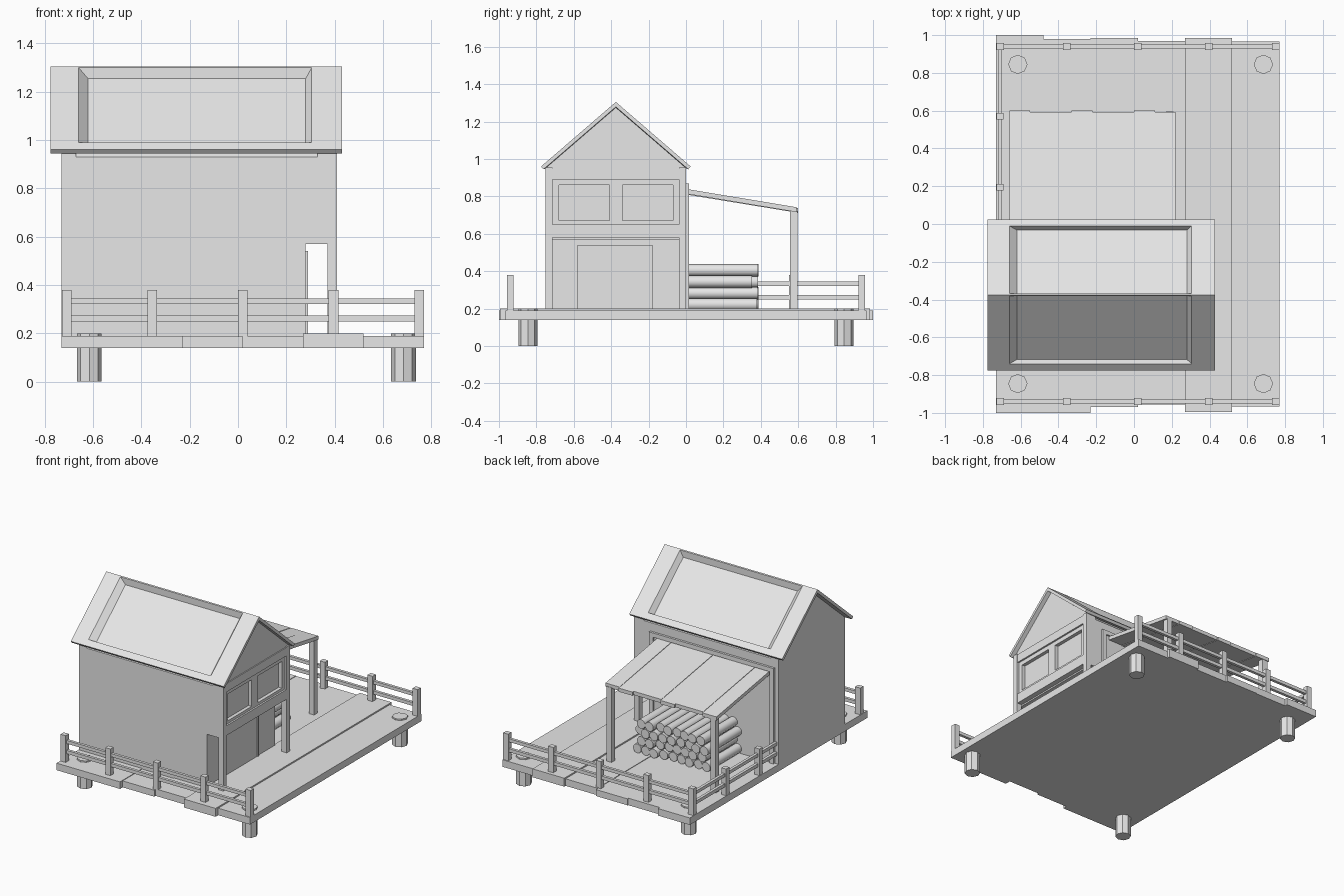
import bpy, bmesh, math, random
from mathutils import Vector

random.seed(4)
cube = bpy.data.objects.get("Cube")
if cube:
    bpy.data.objects.remove(cube, do_unlink=True)

grey = bpy.data.materials.new("light grey")
grey.use_nodes = True
grey.diffuse_color = (0.8, 0.8, 0.8, 1)
grey.node_tree.nodes["Principled BSDF"].inputs["Base Color"].default_value = grey.diffuse_color


def finish(name, bm):
    bmesh.ops.recalc_face_normals(bm, faces=bm.faces)
    mesh = bpy.data.meshes.new(name)
    bm.to_mesh(mesh)
    bm.free()
    mesh.materials.append(grey)
    obj = bpy.data.objects.new(name, mesh)
    bpy.context.collection.objects.link(obj)
    return obj


def box(name, x, y, z):
    """Box from (low, high) ranges."""
    bm = bmesh.new()
    bmesh.ops.create_cube(bm, size=1)
    for v in bm.verts:
        v.co = [r[0] + (c + 0.5) * (r[1] - r[0]) for c, r in zip(v.co, (x, y, z))]
    return finish(name, bm)


def prism(name, profile, x0, x1):
    """Extrude a (y, z) profile along x."""
    bm = bmesh.new()
    face = bm.faces.new([bm.verts.new((x0, y, z)) for y, z in profile])
    ext = bmesh.ops.extrude_face_region(bm, geom=[face])["geom"]
    bmesh.ops.translate(bm, vec=(x1 - x0, 0, 0),
                        verts=[g for g in ext if isinstance(g, bmesh.types.BMVert)])
    return finish(name, bm)


def cylinder(name, radius, depth, sides, centre, along_y=False):
    bm = bmesh.new()
    bmesh.ops.create_cone(bm, cap_ends=True, segments=sides, radius1=radius,
                          radius2=radius, depth=depth)
    for v in bm.verts:
        c = v.co.copy()
        v.co = Vector((c.x, c.z, c.y) if along_y else c) + Vector(centre)
    return finish(name, bm)


# Deck planks of uneven length
for x0, x1, y0, y1, top in [
        (-0.73, -0.48, -1.0, 1.0, 0.19), (-0.48, -0.23, -1.0, 0.98, 0.19),
        (-0.23, 0.02, -0.97, 0.985, 0.186), (0.02, 0.27, -0.955, 0.97, 0.19),
        (0.27, 0.52, -0.995, 0.985, 0.2), (0.52, 0.77, -0.965, 0.965, 0.19)]:
    box("deck_plank", (x0, x1), (y0, y1), (0.14, top))

# Stilts
for x in (-0.615, 0.685):
    for y in (-0.845, 0.845):
        cylinder("stilt", 0.051, 0.2, 8, (x, y, 0.1))

# Fences along front, back and one side
POST, RAILS = (0.185, 0.38), ((0.25, 0.274), (0.322, 0.345))
for s in (-1, 1):
    for x in (-0.708, -0.355, 0.02, 0.395, 0.75):
        box("fence_post", (x - 0.02, x + 0.02), (s * 0.94 - 0.018, s * 0.94 + 0.018), POST)
    for z in RAILS:
        box("fence_rail", (-0.7, 0.74), (s * 0.94 - 0.01, s * 0.94 + 0.01), z)
for y in (0.195, 0.57):
    box("fence_post", (-0.728, -0.69), (y - 0.018, y + 0.018), POST)
for z in RAILS:
    box("side_fence_rail", (-0.718, -0.698), (-0.01, 0.94), z)

# House: ground floor, overhanging upper floor, gable ends
MID = -0.375
box("ground_floor", (-0.73, 0.28), (-0.75, 0), (0.185, 0.6))
prism("upper_floor", [(-0.75, 0.57), (0, 0.57), (0, 0.93), (MID, 1.23), (-0.75, 0.93)], -0.73, 0.37)
gable = [(-0.75, 0.93), (0, 0.93), (0, 0.952), (MID, 1.28), (-0.75, 0.952)]
prism("back_gable", gable, -0.73, -0.67)
prism("front_gable", gable, 0.33, 0.4)

# Porch posts, beams and window frames
for y in (-0.75, -0.037):
    box("corner_post", (0.37, 0.41), (y, y + 0.037), (0.19, 0.955))
INNER = (-0.713, -0.037)
box("lower_beam", (0.36, 0.407), INNER, (0.58, 0.65))
box("upper_beam", (0.36, 0.407), INNER, (0.89, 0.95))
for z in ((0.65, 0.67), (0.86, 0.89)):
    box("window_frame", (0.36, 0.395), INNER, z)
for y in ((-0.713, -0.68), (-0.41, -0.34), (-0.07, -0.037)):
    box("window_frame", (0.36, 0.395), y, (0.67, 0.86))

# Wide door with raised frame
box("door", (0.27, 0.284), (-0.57, -0.19), (0.19, 0.53))
for y in ((-0.58, -0.57), (-0.19, -0.18)):
    box("door_frame", (0.27, 0.29), y, (0.19, 0.54))
box("door_frame", (0.27, 0.29), (-0.57, -0.19), (0.53, 0.54))

# Framed panel on the back wall
box("back_panel", (-0.67, 0.25), (-0.01, 0.005), (0.19, 0.84))
for x in ((-0.7, -0.67), (0.25, 0.28)):
    box("back_panel_frame", x, (-0.01, 0.016), (0.19, 0.87))
box("back_panel_frame", (-0.67, 0.25), (-0.01, 0.016), (0.84, 0.87))

# Roof slopes, each with a sunken field
RUN, RISE = 0.4, 0.345
LENGTH = math.hypot(RUN, RISE)
C, S = RUN / LENGTH, RISE / LENGTH


def slope(side):
    bm = bmesh.new()

    def ring(x0, x1, s0, s1, d0, d1):
        return [bm.verts.new((x, MID + side * (s * C - d * S), 1.305 - s * S - d * C))
                for x, s, d in ((x0, s0, d0), (x1, s0, d0), (x1, s1, d1), (x0, s1, d1))]

    under = ring(-0.775, 0.43, 0.02 * S / C, LENGTH, 0.02, 0.02)
    outer = ring(-0.775, 0.43, 0, LENGTH, 0, 0)
    rim = ring(-0.66, 0.305, 0.008, LENGTH - 0.046, 0, 0)
    floor = ring(-0.62, 0.28, 0.038, LENGTH - 0.046, 0.035, 0.035)
    loops = [under, outer, rim, floor]
    for a, b in zip(loops, loops[1:] + [under]):
        for i in range(4):
            j = (i + 1) % 4
            bm.faces.new((a[i], a[j], b[j], b[i]))
    bm.faces.new(floor)
    finish("roof_slope", bm)


slope(-1)
slope(1)

# Lean-to: plank roof, end beam and posts
edges = [-0.66, -0.55, -0.33, -0.22, 0.0, 0.11, 0.22]
for i, (a, b) in enumerate(zip(edges, edges[1:])):
    lift, end = 0.004 * (i % 2), 0.6 - 0.008 * (i % 2)
    prism("lean_to_plank", [(0, 0.81 + lift), (end, 0.712 + lift), (end, 0.738 + lift),
                            (0, 0.836 + lift)], a, b)
for x in (-0.65, 0.17):
    box("lean_to_post", (x, x + 0.04), (0.555, 0.595), (0.185, 0.722))

# Stacked logs
for row in range(4):
    for i in range(9 - row % 2):
        x = -0.41 + 0.066 * i + 0.033 * (row % 2)
        end = random.uniform(0.35, 0.39)
        cylinder("log", 0.033, end, 10, (x, end / 2, 0.222 + 0.061 * row), along_y=True)
        bpy.context.collection.objects[-1].data.shade_smooth()
        bpy.context.collection.objects[-1].data.set_sharp_from_angle(angle=math.radians(40))
